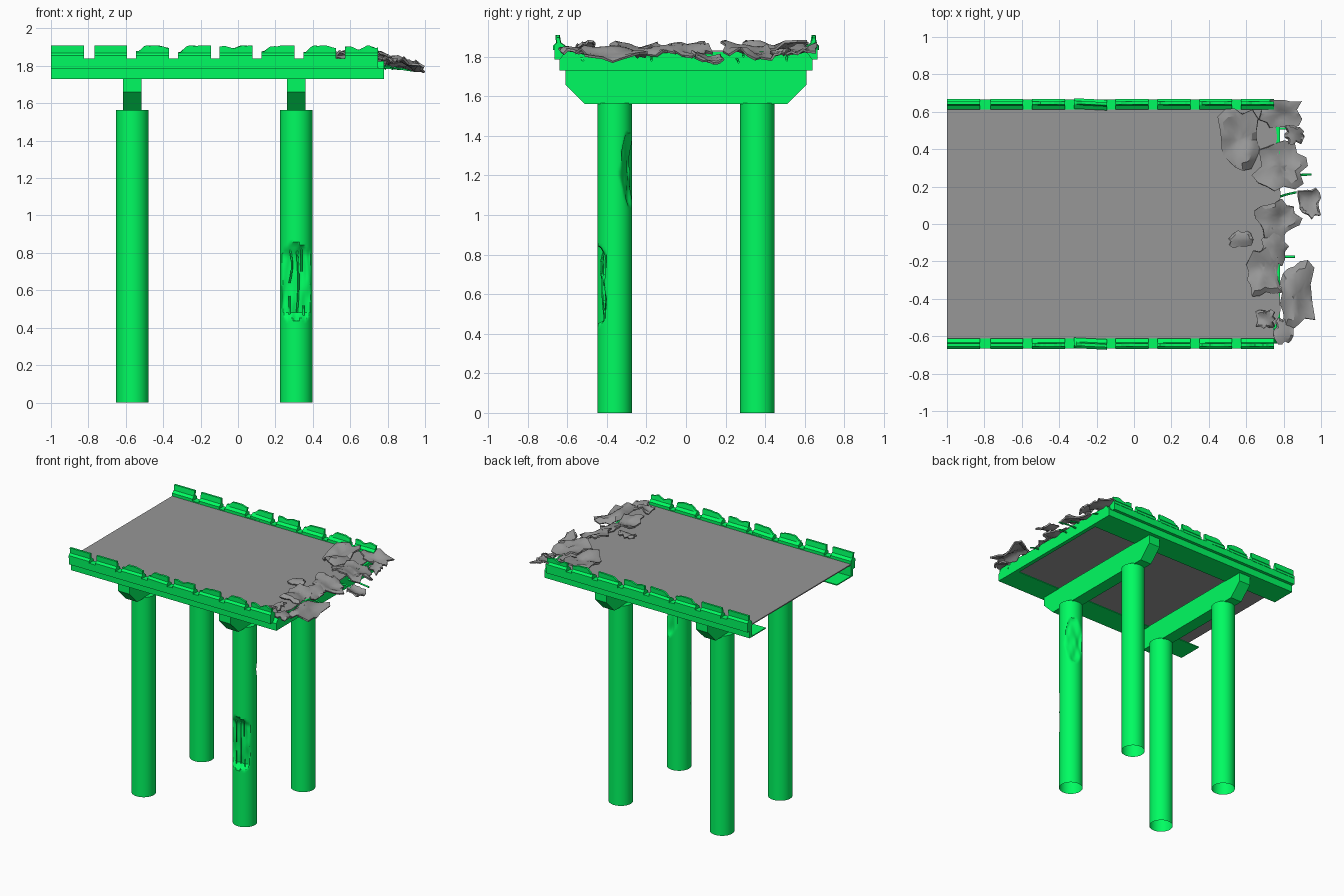
import bpy, bmesh, math, random
from mathutils import Vector, noise

if "Cube" in bpy.data.objects:
    bpy.data.objects.remove(bpy.data.objects["Cube"])

random.seed(7)


def material(name, col):
    m = bpy.data.materials.new(name)
    m.diffuse_color = (*col, 1)
    m.use_nodes = True
    m.node_tree.nodes["Principled BSDF"].inputs["Base Color"].default_value = m.diffuse_color
    return m


green = material("green", (0.0, 0.97, 0.12))
grey = material("dark_grey", (0.31, 0.31, 0.31))


def finish(name, bm, mat=green, smooth=None):
    bmesh.ops.recalc_face_normals(bm, faces=bm.faces)
    me = bpy.data.meshes.new(name)
    bm.to_mesh(me)
    bm.free()
    ob = bpy.data.objects.new(name, me)
    bpy.context.collection.objects.link(ob)
    me.materials.append(mat)
    if smooth:
        bpy.ops.object.select_all(action='DESELECT')
        ob.select_set(True)
        bpy.context.view_layer.objects.active = ob
        bpy.ops.object.shade_smooth_by_angle(angle=math.radians(smooth))
    return ob


def loft(name, sections, smooth=None, caps=True):
    """Skin a row of closed sections and optionally cap both ends."""
    bm = bmesh.new()
    rows = [[bm.verts.new(p) for p in s] for s in sections]
    n = len(rows[0])
    for a, b in zip(rows, rows[1:]):
        for i in range(n):
            j = (i + 1) % n
            bm.faces.new((a[i], a[j], b[j], b[i]))
    if caps:
        bm.faces.new(rows[0])
        bm.faces.new(rows[-1])
    return finish(name, bm, green, smooth)


def extrude_x(name, profile, x0, x1):
    return loft(name, [[(x, y, z) for y, z in profile] for x in (x0, x1)])


def rod(name, pts, r, vertical):
    secs = []
    for p in pts:
        ring = []
        for k in range(6):
            c, s = r * math.cos(k * math.pi / 3), r * math.sin(k * math.pi / 3)
            ring.append(Vector(p) + Vector((c, s, 0) if vertical else (0, c, s)))
        secs.append(ring)
    return loft(name, secs, smooth=60)


# Columns, open tubes, one of them gouged on its front and on its inner side
R, COL_X, COL_Y, TOP = 0.087, (-0.565, 0.312), 0.36, 1.565


def gouge(x, y, z):
    """Cut a rough flat into the column surface, local coordinates."""
    wob = noise.noise(Vector((x * 25, y * 25, z * 9)))
    if 0.45 < z + 0.03 * wob < 0.84 and y < 0:
        edge = min(1, (z - 0.43) / 0.05, (0.87 - z) / 0.08)
        y = max(y, -R + max(0, edge) * (0.044 + 0.014 * wob))
    if 1.05 < z < 1.41:
        d = Vector((0.35, 0.94))
        depth = 0.03 * math.sin((z - 1.05) / 0.36 * math.pi) ** 0.5
        over = x * d.x + y * d.y - (R - depth - 0.016 * wob)
        if over > 0:
            x, y = x - d.x * over, y - d.y * over
    return x, y


for cx in COL_X:
    for cy in (-COL_Y, COL_Y):
        damaged = cx > 0 and cy < 0
        n, rings = (64, 104) if damaged else (36, 1)
        secs = []
        for i in range(rings + 1):
            z, ring = TOP * i / rings, []
            for k in range(n):
                a = 2 * math.pi * k / n
                x, y = R * math.cos(a), R * math.sin(a)
                if damaged:
                    x, y = gouge(x, y, z)
                ring.append((cx + x, cy + y, z))
            secs.append(ring)
        loft("damaged_column" if damaged else "column", secs, 35, caps=False)
        # Closed head under the cap beam
        bm = bmesh.new()
        bm.faces.new([bm.verts.new(p) for p in secs[-1]])
        finish("column_head", bm)

# Bare bars in the front gouge
for x, z0, z1, bulge in ((0.275, 0.47, 0.57, 0), (0.275, 0.64, 0.83, 0.02), (0.315, 0.48, 0.81, 0.012),
                         (0.34, 0.70, 0.82, 0), (0.35, 0.46, 0.52, 0)):
    pts = []
    for i in range(6):
        t = i / 5
        b = bulge * math.sin(t * math.pi)
        pts.append((x + b * 0.7, -0.412 - b, z0 + (z1 - z0) * t))
    rod("column_bar", pts, 0.005, True)

# Cap beams with chamfered ends
for cx in COL_X:
    extrude_x("cap_beam", [(-0.51, 1.56), (0.51, 1.56), (0.61, 1.66), (0.61, 1.735),
                           (-0.61, 1.735), (-0.61, 1.66)], cx - 0.05, cx + 0.05)

# Edge girders with a thin inner bottom flange, and barrier segments
girder = [(0.44, 1.73), (0.64, 1.73), (0.64, 1.785), (0.665, 1.785), (0.665, 1.84),
          (0.612, 1.84), (0.612, 1.738), (0.44, 1.738)]
barrier = [(0.612, 1.835), (0.668, 1.835), (0.668, 1.855), (0.653, 1.87), (0.655, 1.91),
           (0.639, 1.91), (0.633, 1.87), (0.612, 1.855)]
# Drops of the barrier top at its left, middle and right
damage = [0, 0, (0.03, 0.0, 0.012), (0.035, 0.0, 0.0), (0.004, 0.015, 0.0), (0.03, 0.005, 0.0),
          (0.035, 0.0, 0.012), (0.005, 0.025, 0.012)]
for s in (1, -1):
    extrude_x("edge_girder", [(s * y, z) for y, z in girder], -1, 0.748)
    for i, dmg in enumerate(damage):
        x0, L = -0.992 + i * 0.2235 - (0.008 if i == 0 else 0), 0.176
        yaw = 0.05 if i == 3 else 0
        secs = []
        for k in range(13):
            t = k / 12
            drop = 0
            if dmg:
                a, m, b = dmg
                drop = a * min(1, max(0, 1.4 - t * 5)) + b * min(1, max(0, 1.4 - (1 - t) * 5))
                drop += m * max(0, 1 - abs(t - 0.4) * 4) + random.uniform(0, 0.004)
            x = x0 + L * t
            secs.append([(x, s * y - yaw * L * (t - 0.5), z - (drop if z > 1.9 else 0))
                         for y, z in barrier])
        loft("barrier_segment", secs)

# End beam behind the broken edge
extrude_x("end_beam", [(-0.64, 1.73), (0.64, 1.73), (0.64, 1.785), (0.61, 1.825),
                       (-0.61, 1.825), (-0.64, 1.785)], 0.748, 0.78)

# Road deck with a ragged end
bm = bmesh.new()
pts = [(-1, 0.614), (-1, -0.614)]
pts += [(0.765 + random.uniform(-0.02, 0.02), -0.614 + 1.228 * i / 24) for i in range(25)]
top = bm.faces.new([bm.verts.new((x, y, 1.832)) for x, y in pts])
geo = bmesh.ops.extrude_face_region(bm, geom=[top], use_keep_orig=True)["geom"]
bmesh.ops.translate(bm, vec=(0, 0, -0.008),
                    verts=[g for g in geo if isinstance(g, bmesh.types.BMVert)])
finish("road_deck", bm, grey)


# Crumpled slabs of broken paving: centre, half sizes
def slab(cx, cy, rx, ry, seed):
    bm = bmesh.new()
    n, rings = 18, 4
    rad = [random.uniform(0.72, 1.15) for _ in range(n)]
    tilt = random.uniform(-0.12, 0.12)

    def vert(x, y, extra=0):
        x, y = min(x, 1.0), max(-0.645, min(0.662, y))
        z = 1.862 - 0.17 * max(0, x - 0.66) + tilt * (y - cy) + extra
        z += 0.045 * noise.noise(Vector((x * 10, y * 10, seed * 3.7)))
        return bm.verts.new((x, y, min(1.885, max(z, 1.838 if x < 0.74 else 1.75))))

    mid, prev = vert(cx, cy), None
    for j in range(1, rings + 1):
        f = j / rings
        row = []
        for k in range(n):
            a = 2 * math.pi * k / n
            c, s = math.cos(a), math.sin(a)
            q = f * rad[k] * (c ** 4 + s ** 4) ** -0.2
            row.append(vert(cx + rx * c * q, cy + ry * s * q,
                            random.uniform(-0.018, 0.012) if j == rings else 0))
        for k in range(n):
            m = (k + 1) % n
            bm.faces.new((prev[k], row[k], row[m], prev[m]) if prev else (mid, row[k], row[m]))
        prev = row
    bmesh.ops.recalc_face_normals(bm, faces=bm.faces)
    bmesh.ops.solidify(bm, geom=bm.faces[:], thickness=0.012)
    finish("broken_slab", bm, grey, 30)


slabs = [(0.56, 0.45, 0.115, 0.15), (0.78, 0.31, 0.135, 0.12), (0.79, 0.59, 0.115, 0.085),
         (0.86, 0.48, 0.055, 0.05), (0.77, 0.03, 0.115, 0.10), (0.69, -0.26, 0.105, 0.13),
         (0.87, -0.37, 0.1, 0.17), (0.80, -0.57, 0.05, 0.075), (0.57, -0.08, 0.065, 0.045),
         (0.70, -0.51, 0.05, 0.05), (0.94, 0.11, 0.06, 0.075), (0.75, -0.12, 0.07, 0.1)]
for i, sl in enumerate(slabs):
    slab(*sl, i + 1)

# Bars sticking out of the broken end
for y, x1, dy, z in ((0.51, 0.83, 0, 1.80), (0.255, 0.95, 0.01, 1.79), (0.29, 0.86, 0, 1.82),
                     (0.14, 0.87, 0.03, 1.80), (-0.175, 0.86, 0, 1.80), (-0.55, 0.79, 0.03, 1.80)):
    rod("deck_bar", [(0.76, y, z), (0.5 * (0.76 + x1), y + 0.6 * dy, z - 0.004),
                     (x1, y + dy, z - 0.018)], 0.006, False)
